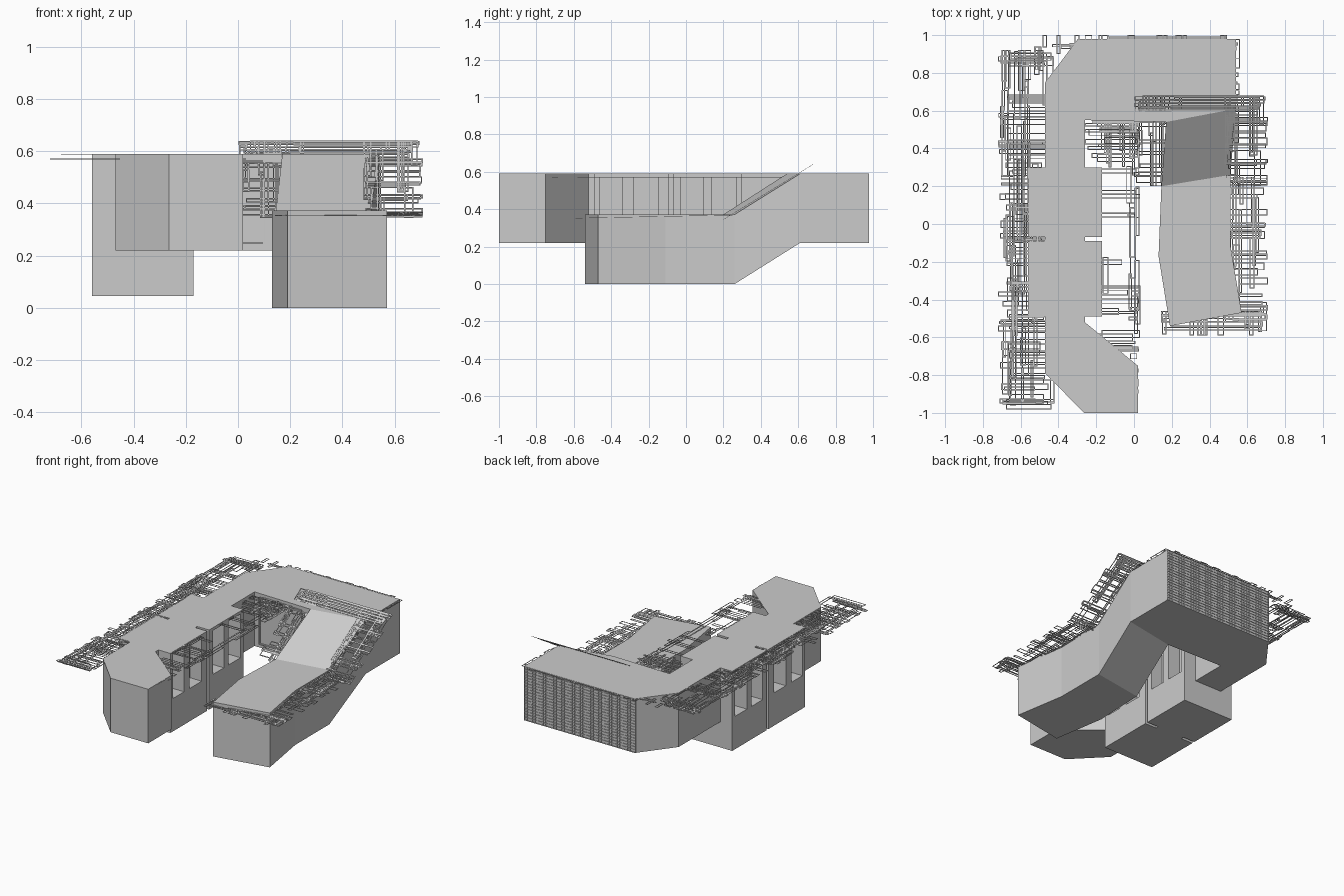
import bpy, bmesh, random

if "Cube" in bpy.data.objects:
    bpy.data.objects.remove(bpy.data.objects["Cube"])
random.seed(7)


def finish(name, bm):
    bmesh.ops.recalc_face_normals(bm, faces=bm.faces)
    me = bpy.data.meshes.new(name)
    bm.to_mesh(me)
    bm.free()
    ob = bpy.data.objects.new(name, me)
    bpy.context.collection.objects.link(ob)
    return ob


def add_box(bm, x0, x1, y0, y1, z0, z1, zf=None):
    """Axis box; zf(x, y) optionally lifts it onto a sloping plane."""
    v = [bm.verts.new((x, y, z + (zf(x, y) if zf else 0)))
         for z in (z0, z1) for x, y in ((x0, y0), (x1, y0), (x1, y1), (x0, y1))]
    for f in ((3, 2, 1, 0), (4, 5, 6, 7), (0, 1, 5, 4), (1, 2, 6, 5), (2, 3, 7, 6), (3, 0, 4, 7)):
        bm.faces.new([v[i] for i in f])


# Upper C-shaped wing: extruded plan outline
plan = [(-0.30, 0.975), (-0.47, 0.75), (-0.47, -0.79), (-0.265, -1.0), (0.02, -1.0), (0.02, -0.75),
        (-0.26, -0.52), (-0.26, 0.55), (0.17, 0.54), (0.54, 0.61), (0.54, 0.975)]
bm = bmesh.new()
face = bm.faces.new([bm.verts.new((x, y, 0.22)) for x, y in plan])
top = bmesh.ops.extrude_face_region(bm, geom=[face])
bmesh.ops.translate(bm, vec=(0, 0, 0.37), verts=[g for g in top["geom"] if isinstance(g, bmesh.types.BMVert)])
finish("upper_wing", bm)

# Ramped wing: loft of four skewed sections (left xy, right xy, bottom z, top z)
sections = [((0.17, 0.54), (0.54, 0.61), 0.22, 0.59), ((0.145, 0.20), (0.51, 0.26), 0, 0.372),
            ((0.13, -0.17), (0.51, -0.11), 0, 0.372), ((0.19, -0.54), (0.57, -0.47), 0, 0.372)]
bm = bmesh.new()
rings = [[bm.verts.new((*p, z)) for p, z in ((l, b), (r, b), (r, t), (l, t))] for l, r, b, t in sections]
for a, b in zip(rings, rings[1:]):
    for i in range(4):
        bm.faces.new((a[i], a[(i + 1) % 4], b[(i + 1) % 4], b[i]))
bm.faces.new(rings[-1])
bm.faces.new(rings[0][::-1])
finish("ramped_wing", bm)

# Middle block: core below the upper wing, window walls on both sides
bm = bmesh.new()
add_box(bm, -0.47, -0.26, -0.49, 0.30, 0.045, 0.22)
for x0, x1 in ((-0.56, -0.47), (-0.26, -0.17)):
    for piers in (((-0.49, -0.46), (-0.34, -0.28), (-0.15, -0.09)),
                  ((-0.07, -0.03), (0.09, 0.14), (0.27, 0.30))):
        ya, yb = piers[0][0], piers[-1][1]
        add_box(bm, x0, x1, ya, yb, 0.045, 0.27)
        add_box(bm, x0, x1, ya, yb, 0.57, 0.59)
        for y0, y1 in piers:
            add_box(bm, x0, x1, y0, y1, 0.27, 0.57)
finish("window_block", bm)

# Courtyard window frame on the inner face of the rear wing
bm = bmesh.new()
for b in ((-0.22, 0.105, 0.245, 0.252), (-0.22, 0.105, 0.56, 0.567),
          (-0.22, -0.213, 0.245, 0.567), (0.098, 0.105, 0.245, 0.567)):
    add_box(bm, b[0], b[1], 0.536, 0.55, b[2], b[3])
finish("courtyard_window_frame", bm)

# Fine screen on the rear face
bm = bmesh.new()
for i in range(43):
    x = -0.30 + 0.84 * i / 42
    add_box(bm, x - 0.002, x + 0.002, 0.974, 0.978, 0.22, 0.59)
for i in range(20):
    z = 0.222 + 0.366 * i / 19
    add_box(bm, -0.30, 0.54, 0.974, 0.979, z - 0.002, z + 0.002)
finish("rear_screen", bm)


# Lattices: many overlapping thin rectangular frames
def lattice(name, x0, x1, y0, y1, zf, n_long, n_cross, cross=(0.6, 1.0)):
    bm = bmesh.new()
    w, t = 0.005, 0.001

    def frame(a, b, c, d):
        a, b, c, d = max(a, x0), min(b, x1), max(c, y0), min(d, y1)
        if b - a < 3 * w or d - c < 3 * w:
            return
        add_box(bm, a, b, c, c + w, -t, t, zf)
        add_box(bm, a, b, d - w, d, -t, t, zf)
        add_box(bm, a, a + w, c, d, -t, t, zf)
        add_box(bm, b - w, b, c, d, -t, t, zf)

    for _ in range(n_long):
        x, y = random.uniform(x0, x1 - 0.02), random.uniform(y0 - 0.05, y1 - 0.05)
        frame(x, x + random.uniform(0.015, 0.04), y, y + random.uniform(0.12, 0.5))
    for _ in range(n_cross):
        y = random.uniform(y0, y1 - 0.02)
        length = (x1 - x0) * random.uniform(*cross)
        x = random.uniform(x0, x1 - length)
        frame(x, x + length, y, y + random.uniform(0.015, 0.045))
    finish(name, bm)


def flat(z):
    return lambda x, y: z


def low(x, y):
    return 0.352 + (y + 0.59) * 0.02


def slope(x, y):
    return 0.345 + (y - 0.20) * 0.615


lattice("west_lattice_upper", -0.68, -0.42, -0.99, 0.94, flat(0.588), 36, 36)
lattice("west_lattice_lower", -0.72, -0.45, -0.96, 0.92, flat(0.57), 30, 36)
lattice("rear_lattice", -0.60, 0.56, 0.90, 1.0, flat(0.588), 14, 8, (0.2, 0.6))
lattice("rear_end_lattice", 0.46, 0.56, 0.60, 0.98, flat(0.588), 6, 8)
lattice("courtyard_lattice", -0.26, 0.035, -0.95, 0.55, flat(0.588), 4, 26, (0.5, 0.9))
lattice("courtyard_edge_lattice", -0.03, 0.03, -0.80, 0.55, flat(0.57), 12, 8)
lattice("courtyard_corner_lattice", -0.26, 0.03, 0.30, 0.55, flat(0.57), 8, 8)
lattice("ramp_lattice_west", 0.0, 0.20, 0.20, 0.68, slope, 10, 14)
lattice("ramp_lattice_east", 0.48, 0.71, 0.20, 0.68, slope, 12, 18)
lattice("ramp_lattice_top", 0.0, 0.71, 0.60, 0.68, slope, 6, 10)
lattice("low_lattice_east", 0.48, 0.71, -0.59, 0.25, low, 14, 22)
lattice("low_lattice_front", 0.14, 0.71, -0.59, -0.46, low, 14, 6)
